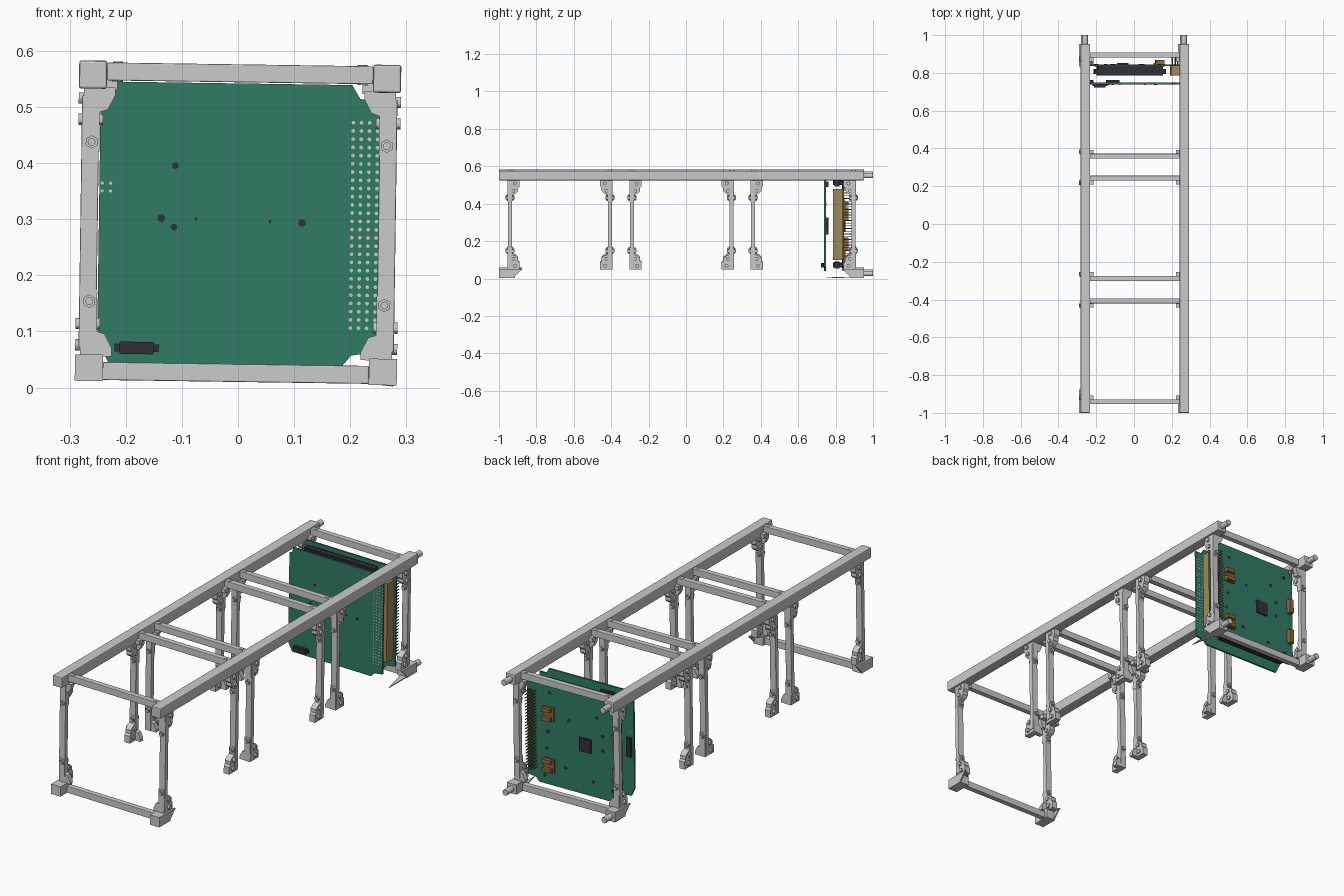
import bpy, bmesh, math
from mathutils import Matrix, Vector

if "Cube" in bpy.data.objects:
    bpy.data.objects.remove(bpy.data.objects["Cube"])

# the whole frame sits slightly rolled about its long axis
ROLL = Matrix.Translation((0, 0, 0.292)) @ Matrix.Rotation(0.0145, 4, 'Y')
AX = {'X': Matrix.Rotation(math.pi / 2, 4, 'Y'),
      'Y': Matrix.Rotation(math.pi / 2, 4, 'X'), 'Z': Matrix.Identity(4)}


def material(name, rgb):
    m = bpy.data.materials.new(name)
    m.diffuse_color = (*rgb, 1)
    m.use_nodes = True
    m.node_tree.nodes["Principled BSDF"].inputs["Base Color"].default_value = m.diffuse_color
    return m


GREEN = material("board_green", (0.03, 0.20, 0.13))
BLACK = material("plastic_black", (0.03, 0.03, 0.04))
TAN = material("connector_tan", (0.36, 0.25, 0.10))
BROWN = material("connector_brown", (0.28, 0.14, 0.04))


def box(bm, x0, x1, y0, y1, z0, z1):
    c = Vector(((x0 + x1) / 2, (y0 + y1) / 2, (z0 + z1) / 2))
    s = Matrix.Diagonal((abs(x1 - x0), abs(y1 - y0), abs(z1 - z0), 1))
    bmesh.ops.create_cube(bm, size=1, matrix=Matrix.Translation(c) @ s)


def cyl(bm, c, r, length, axis, seg=12):
    bmesh.ops.create_cone(bm, cap_ends=True, segments=seg, radius1=r, radius2=r,
                          depth=length, matrix=Matrix.Translation(c) @ AX[axis])


def prism(bm, pts, thick):
    """Extrude a closed loop of 3D points along the vector thick."""
    a = [bm.verts.new(p) for p in pts]
    b = [bm.verts.new(Vector(p) + Vector(thick)) for p in pts]
    n = len(a)
    bm.faces.new(a)
    bm.faces.new(b[::-1])
    for i in range(n):
        bm.faces.new((a[i], b[i], b[(i + 1) % n], a[(i + 1) % n]))


def finish(name, bm, mat=None, bevel=0, smooth=False):
    bmesh.ops.recalc_face_normals(bm, faces=bm.faces)
    me = bpy.data.meshes.new(name)
    bm.to_mesh(me)
    bm.free()
    me.transform(ROLL)
    ob = bpy.data.objects.new(name, me)
    bpy.context.collection.objects.link(ob)
    if mat:
        me.materials.append(mat)
    if bevel:
        m = ob.modifiers.new("edge_round", 'BEVEL')
        m.width, m.segments = bevel, 2
    if smooth:
        bpy.context.view_layer.objects.active = ob
        ob.select_set(True)
        bpy.ops.object.shade_smooth_by_angle()
        ob.select_set(False)
    return ob


SIDES = ((-1, "left"), (1, "right"))
C = 0.262      # rail centre offset
H = 0.025      # rail half width

for s, side in SIDES:
    # top rails, full length
    bm = bmesh.new()
    box(bm, s * (C - H), s * (C + H), -1, 0.952, C - H, C + H)
    finish(f"top_rail_{side}", bm, bevel=0.004)

    # bottom corner feet with tapered remnants
    bm = bmesh.new()
    x0, x1 = s * (C - H), s * (C + H)
    for y0, y1, ye in ((-1, -0.915, -0.877), (0.952, 0.875, 0.835)):
        box(bm, x0, x1, y0, y1, -C - H + 0.003, -C + H)
        prism(bm, [(x1, y1, -C + H), (x1, ye, -C + H), (x1, y1, -C - 0.015)],
              (-s * 0.006, 0, 0))
        prism(bm, [(x1, y1, -C + H), (x1, ye, -C + H), (x0, y1, -C + H)],
              (0, 0, -0.005))
    finish(f"bottom_corner_{side}", bm)

    # guide pins at the rear
    bm = bmesh.new()
    for z in (-C, C):
        cyl(bm, (s * C, 0.965, z), 0.014, 0.07, 'Y', 20)
    finish(f"rear_pins_{side}", bm, smooth=True)

# thin splinter of the lower right rail
bm = bmesh.new()
prism(bm, [(0.285, 0.88, -0.283), (0.25, 0.88, -0.283), (0.28, 0.75, -0.286)], (0, 0, 0.004))
finish("bottom_splinter", bm)

# post stations: y position and direction the brackets point
STATIONS = ((-0.941, 1), (-0.407, -1), (-0.289, 1), (0.243, -1), (0.359, 1), (0.895, -1))
BRACKET = ((-0.013, 0.24), (0.052, 0.24), (0.052, 0.205), (0.044, 0.197), (0.044, 0.180),
           (0.032, 0.168), (0.014, 0.160), (0.012, 0.125), (-0.013, 0.125))

for i, (y, d) in enumerate(STATIONS, 1):
    # top cross bar
    bm = bmesh.new()
    box(bm, -C + H, C - H, y - 0.013, y + 0.013, 0.252, 0.284)
    finish(f"top_cross_bar_{i}", bm, bevel=0.002)
    if i in (1, 6):
        bm = bmesh.new()
        box(bm, -C + H, C - H, y - 0.013, y + 0.013, -0.282, -0.25)
        finish(f"bottom_cross_bar_{i}", bm, bevel=0.002)
    for s, side in SIDES:
        # upright post
        bm = bmesh.new()
        box(bm, s * 0.25, s * 0.281, y - 0.011, y + 0.011, -0.225, 0.225)
        finish(f"post_{side}_{i}", bm, bevel=0.002)
        # brackets, mirrored top and bottom
        bm = bmesh.new()
        sc = bmesh.new()
        for t in (-1, 1):
            prism(bm, [(s * 0.249, y + d * u, t * v) for u, v in BRACKET], (s * 0.029, 0, 0))
            prism(bm, [(s * 0.25, y - 0.011, t * 0.24), (s * 0.222, y - 0.011, t * 0.24),
                       (s * 0.222, y - 0.011, t * 0.225), (s * 0.235, y - 0.011, t * 0.20),
                       (s * 0.25, y - 0.011, t * 0.195)], (0, 0.022, 0))
            # screws through the side, the post and the cross bar
            for u, v in ((0.026, 0.220), (0.018, 0.182)):
                cyl(sc, (s * 0.265, y + d * u, t * v), 0.010, 0.044, 'X')
            cyl(sc, (s * 0.263, y, t * 0.142), 0.012, 0.040, 'Y', 6)
            cyl(sc, (s * 0.263, y, t * 0.142), 0.007, 0.048, 'Y')
        cyl(sc, (s * 0.218, y, 0.268), 0.009, 0.036, 'Z')
        box(sc, s * 0.218, s * 0.238, y + d * 0.01, y + d * 0.034, 0.235, 0.255)
        finish(f"brackets_{side}_{i}", bm)
        finish(f"screws_{side}_{i}", sc, smooth=True)

# circuit boards with cut corners
BOARD = ((-0.248, -0.21), (-0.228, -0.25), (0.19, -0.25), (0.205, -0.232), (0.25, -0.225),
         (0.25, 0.225), (0.215, 0.225), (0.2, 0.25), (-0.228, 0.25), (-0.234, 0.226), (-0.248, 0.22))
for name, y in (("front_board", 0.739), ("rear_board", 0.836)):
    bm = bmesh.new()
    prism(bm, [(x, y, z) for x, z in BOARD], (0, 0.009, 0))
    finish(name, bm, GREEN)

# pin grid: sockets on the front board, long pins behind the rear board
holes, pins = bmesh.new(), bmesh.new()
for c in range(4):
    for r in range(26):
        x, z = 0.203 + c * 0.0145, -0.183 + r * 0.01464
        cyl(holes, (x, 0.7435, z), 0.0035, 0.011, 'Y', 8)
        if x < 0.24:
            box(pins, x - 0.0017, x + 0.0017, 0.845, 0.885, z - 0.0017, z + 0.0017)
for x in (-0.243, -0.228):
    for z in (0.055, 0.069):
        cyl(holes, (x, 0.7435, z), 0.003, 0.011, 'Y', 8)
finish("socket_holes", holes)
finish("header_pins", pins, BROWN)

# tall stacking connector and the two wide black ones between the boards
bm = bmesh.new()
box(bm, 0.193, 0.240, 0.785, 0.836, -0.19, 0.19)
finish("stacking_connector", bm, TAN)
for t, name in ((1, "upper"), (-1, "lower")):
    bm = bmesh.new()
    box(bm, -0.21, 0.165, 0.795, 0.820, t * 0.203, t * 0.237)
    box(bm, -0.195, 0.15, 0.785, 0.836, t * 0.210, t * 0.230)
    finish(f"{name}_bus_connector", bm, BLACK)

# small black parts on the front board
bm = bmesh.new()
box(bm, -0.208, -0.147, 0.722, 0.739, -0.235, -0.213)
box(bm, -0.217, -0.138, 0.730, 0.739, -0.231, -0.217)
box(bm, -0.238, -0.215, 0.748, 0.762, -0.06, 0.03)
box(bm, -0.15, -0.08, 0.748, 0.762, 0.195, 0.225)
for x, z, r in ((-0.113, 0.102, 0.006), (-0.137, 0.008, 0.007), (-0.114, -0.008, 0.006),
                (0.114, 0.003, 0.007), (-0.075, 0.007, 0.003), (0.057, 0.005, 0.003)):
    cyl(bm, (x, 0.7435, z), r, 0.013, 'Y')
finish("front_board_parts", bm, BLACK)

# chip and mounting holes on the rear board
bm = bmesh.new()
box(bm, -0.09, -0.03, 0.845, 0.853, -0.045, 0.02)
for x, z in ((-0.2, 0.2), (-0.12, 0.13), (-0.15, 0.05), (-0.15, -0.02), (-0.1, -0.18),
             (-0.2, -0.2), (0.13, 0.19), (0.14, 0.0), (0.05, -0.15), (0.03, 0.08),
             (0.15, -0.08), (0.16, -0.21)):
    cyl(bm, (x, 0.8405, z), 0.008, 0.012, 'Y')
finish("rear_board_parts", bm, BLACK)

# brown sockets on the rear face
bm = bmesh.new()
for z in (0.09, -0.155):
    box(bm, 0.105, 0.160, 0.845, 0.852, z - 0.032, z + 0.032)
    box(bm, 0.115, 0.160, 0.852, 0.868, z - 0.030, z - 0.012)
    box(bm, 0.115, 0.160, 0.852, 0.868, z + 0.012, z + 0.030)
for z in (0.05, -0.11):
    box(bm, -0.238, -0.215, 0.845, 0.868, z - 0.035, z + 0.035)
finish("rear_sockets", bm, BROWN)
